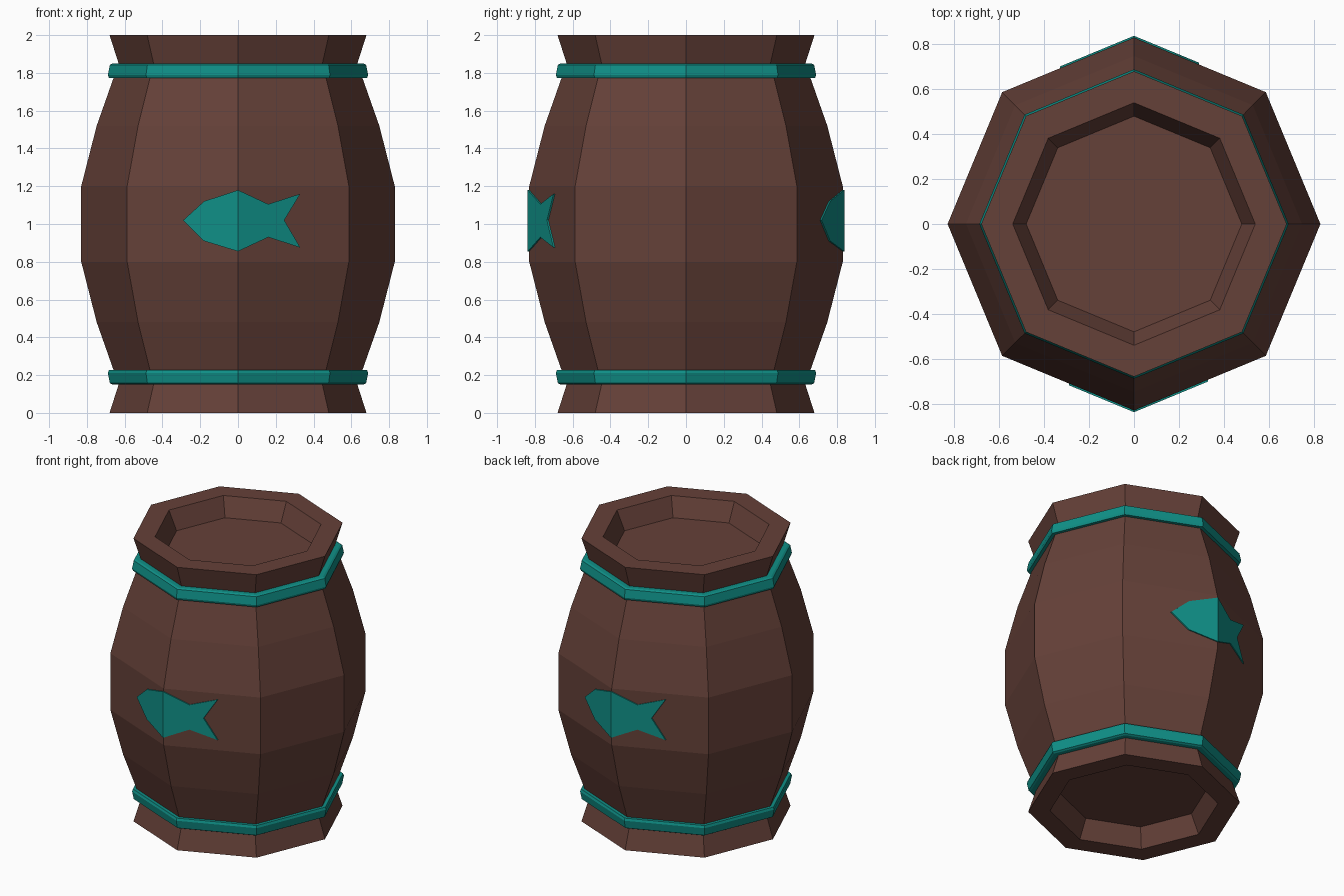
import bpy
import bmesh
from math import cos, sin, pi

SIDES = 8
HEIGHT = 2.0

if "Cube" in bpy.data.objects:
    bpy.data.objects.remove(bpy.data.objects["Cube"], do_unlink=True)


def make_material(name, color):
    mat = bpy.data.materials.new(name)
    mat.use_nodes = True
    mat.diffuse_color = color
    mat.node_tree.nodes["Principled BSDF"].inputs["Base Color"].default_value = color
    return mat


def finish(bm, name, mat):
    bmesh.ops.recalc_face_normals(bm, faces=bm.faces)
    mesh = bpy.data.meshes.new(name)
    bm.to_mesh(mesh)
    bm.free()
    mesh.materials.append(mat)
    obj = bpy.data.objects.new(name, mesh)
    bpy.context.collection.objects.link(obj)
    return obj


def lathe(name, profile, mat, closed):
    """Eight-sided turning of (radius, z) points; open profiles get end caps."""
    bm = bmesh.new()
    angles = [2 * pi * i / SIDES for i in range(SIDES)]
    rings = [[bm.verts.new((r * cos(a), r * sin(a), z)) for a in angles]
             for r, z in profile]
    pairs = list(zip(rings, rings[1:]))
    if closed:
        pairs.append((rings[-1], rings[0]))
    else:
        bm.faces.new(rings[0])
        bm.faces.new(rings[-1])
    for low, high in pairs:
        for i in range(SIDES):
            j = (i + 1) % SIDES
            bm.faces.new((low[i], low[j], high[j], high[i]))
    return finish(bm, name, mat)


def flip(profile):
    return [(r, HEIGHT - z) for r, z in profile]


wood = make_material("dark brown wood", (0.13, 0.052, 0.04, 1))
teal = make_material("teal paint", (0.005, 0.28, 0.245, 1))

# Barrel body: recessed end, rim, waist and bulging staves, mirrored top to bottom
lower_half = [(0.48, 0.13), (0.54, 0), (0.68, 0), (0.632, 0.15),
              (0.66, 0.23), (0.748, 0.48), (0.83, 0.8)]
lathe("barrel_body", lower_half + flip(lower_half)[::-1], wood, False)

# Hoops around both waists
hoop = [(0.60, 0.15), (0.665, 0.15), (0.678, 0.157), (0.689, 0.212),
        (0.683, 0.228), (0.60, 0.228)]
lathe("lower_hoop", hoop, teal, True)
lathe("upper_hoop", flip(hoop), teal, True)

# Fish emblems, each folded over a corner of the barrel
body_half = [(0, 1.18), (-0.18, 1.12), (-0.29, 1.02), (-0.18, 0.91), (0, 0.855)]
tail_half = [(0, 0.855), (0.16, 0.93), (0.33, 0.875), (0.245, 1.02),
             (0.33, 1.16), (0.16, 1.105), (0, 1.18)]


def fish(name, turn):
    bm = bmesh.new()
    slope = (1 - cos(pi / 4)) / sin(pi / 4)
    for half in (body_half, tail_half):
        verts = [bm.verts.new((turn * x, turn * (abs(x) * slope - 0.838), z))
                 for x, z in half]
        bm.faces.new(verts)
    bmesh.ops.remove_doubles(bm, verts=bm.verts, dist=0.0001)
    # Extrude back onto the staves
    extruded = bmesh.ops.extrude_face_region(bm, geom=bm.faces[:], use_keep_orig=True)
    moved = [g for g in extruded["geom"] if isinstance(g, bmesh.types.BMVert)]
    bmesh.ops.translate(bm, verts=moved, vec=(0, turn * 0.009, 0))
    return finish(bm, name, teal)


fish("front_fish", 1)
fish("back_fish", -1)
